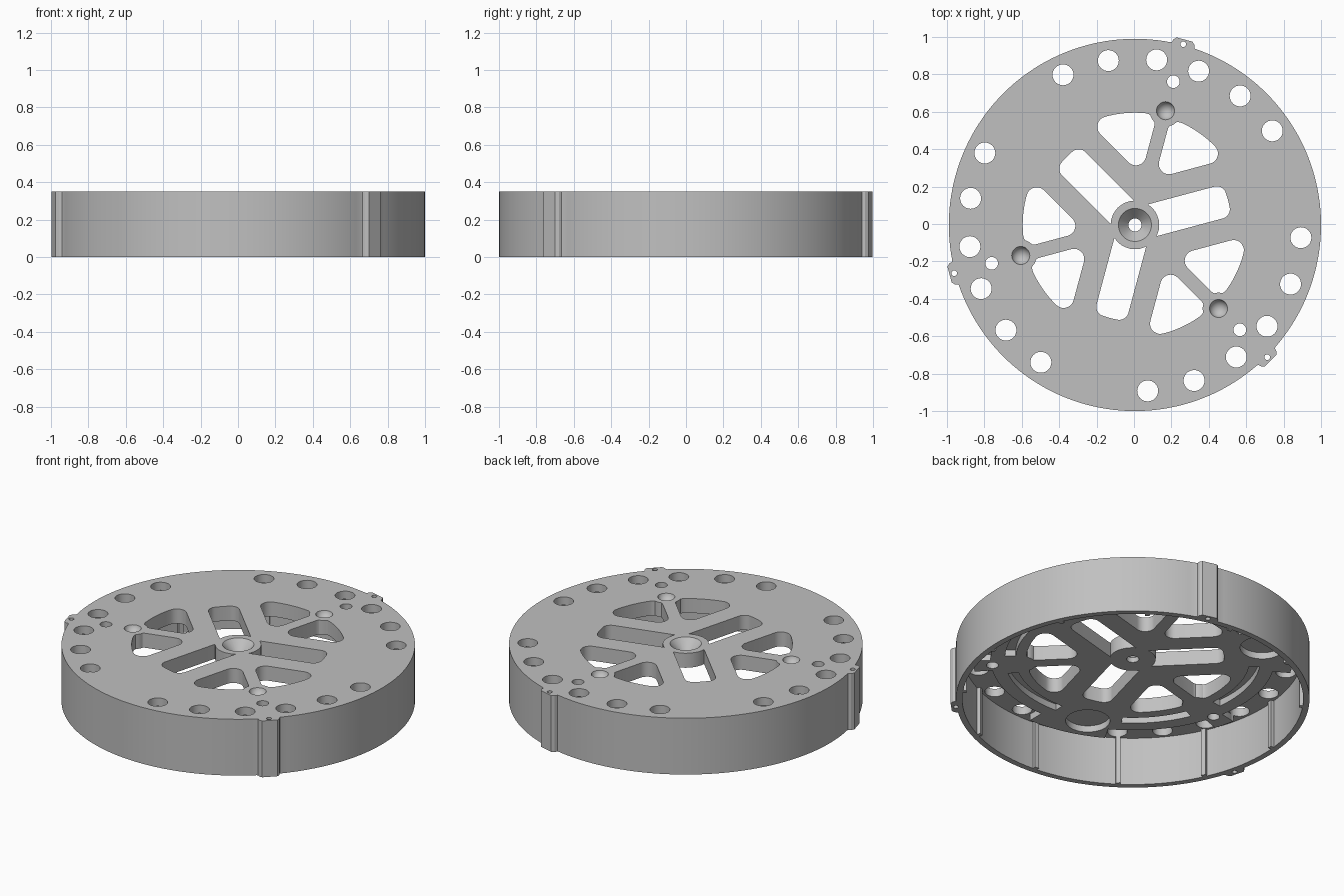
import bpy, bmesh
from math import sin, cos, radians, hypot, atan2, degrees
from mathutils import Matrix

old = bpy.data.objects.get("Cube")
if old:
    bpy.data.objects.remove(old, do_unlink=True)

TOP, R, INNER = 0.35, 0.995, 0.96
WEB, FLOOR = 0.30, 0.26            # undersides of the thin ring and thick plate
LUGS = (75, 195, 315)              # threefold layout


def arc(cx, cy, r, a0, a1, n=10):
    return [(cx + r * cos(radians(a0 + (a1 - a0) * i / n)),
             cy + r * sin(radians(a0 + (a1 - a0) * i / n))) for i in range(n + 1)]


def circle(r, dist=0, ang=0, n=32):
    cx, cy = dist * cos(radians(ang)), dist * sin(radians(ang))
    return arc(cx, cy, r, 0, 360, n)[:-1]


def sector(r0, r1, a0, a1):
    return arc(0, 0, r1, a0, a1, 16) + arc(0, 0, r0, a1, a0, 16)


def turned(pts, ang):
    c, s = cos(radians(ang)), sin(radians(ang))
    return [(x * c - y * s, x * s + y * c) for x, y in pts]


def prisms(name, outlines, z0, z1):
    """Extrude closed outlines between two heights into one object."""
    bm = bmesh.new()
    for pts in outlines:
        low = [bm.verts.new((x, y, z0)) for x, y in pts]
        high = [bm.verts.new((x, y, z1)) for x, y in pts]
        bm.faces.new(low[::-1])
        bm.faces.new(high)
        for i in range(len(pts)):
            j = (i + 1) % len(pts)
            bm.faces.new((low[i], low[j], high[j], high[i]))
    bmesh.ops.recalc_face_normals(bm, faces=bm.faces)
    return from_bmesh(name, bm)


def from_bmesh(name, bm):
    me = bpy.data.meshes.new(name)
    bm.to_mesh(me)
    bm.free()
    ob = bpy.data.objects.new(name, me)
    bpy.context.collection.objects.link(ob)
    return ob


def combine(target, tool, operation='DIFFERENCE'):
    """Apply a boolean and discard the tool."""
    tool.hide_render = True
    mod = target.modifiers.new("boolean", 'BOOLEAN')
    mod.object, mod.operation, mod.solver = tool, operation, 'EXACT'
    bpy.context.view_layer.update()
    dg = bpy.context.evaluated_depsgraph_get()
    mesh = bpy.data.meshes.new_from_object(target.evaluated_get(dg))
    target.modifiers.clear()
    target.data = mesh
    bpy.data.objects.remove(tool, do_unlink=True)


# Drum outline with three chamfered side lugs in the same profile
half, reach, chamfer = 0.058, 1.026, 0.014
edge = degrees(atan2(half + 0.012, R))
outline = []
for a in LUGS:
    lug = [(R, -half - 0.004), (reach - chamfer, -half), (reach, -half + chamfer),
           (reach, half - chamfer), (reach - chamfer, half), (R, half + 0.004)]
    outline += turned(lug, a) + arc(0, 0, R, a + edge, a + 120 - edge, 56)
body = prisms("drum_cover", [outline], 0, TOP)

# Hollow underside with small ribs left on the inner wall
rib, cavity = 0.8, []
for k in range(12):
    a = 25 + 30 * k
    cavity += arc(0, 0, INNER - 0.02, a - rib, a + rib, 4)
    cavity += arc(0, 0, INNER, a + rib, a + 30 - rib, 10)
combine(body, prisms("cavity", [cavity], -0.1, WEB))

# Thickened centre, with pads reaching out between the rim holes
pad_line = []
for a in LUGS:
    for mid, w in ((a, 4), (a + 60, 15)):
        pad_line += arc(0, 0, 0.90, mid - w, mid + w, 10)
        nxt = (a + 45 - w) if mid == a else (a + 116)
        nxt = a + 45 if mid == a else a + 116
        pad_line += arc(0, 0, 0.80, mid + w, nxt, 14)
combine(body, prisms("thick_plate", [pad_line], FLOOR, WEB + 0.02), 'UNION')

# Shallow arc channels and coin recesses in the underside
channels = [sector(0.66, 0.72, a + s, a + e) for a in LUGS for s, e in ((8, 40), (-48, -8))]
combine(body, prisms("channels", channels, 0.1, WEB))
combine(body, prisms("coin_recesses", [circle(0.125, 0.74, a + 55) for a in LUGS], 0.1, WEB))

# Window openings: paired rounded triangles and three long slots
c_r, out_r = 0.055, 0.60
tip, foot, far = (0.362, 0.092), (0.537, 0.092), (0.469, 0.277)
a1, a2 = (degrees(atan2(p[1], p[0])) for p in (foot, far))
window = (arc(*tip, c_r, 150, 270) + arc(*foot, c_r, 270, 360 + a1)
          + arc(0, 0, out_r, a1, a2)[1:-1] + arc(*far, c_r, a2, 150))
mirrored = [(x, -y) for x, y in window[::-1]]
w, s_r = 0.088, 0.05
sx, sy = ((0.515 - s_r) ** 2 - (w - s_r) ** 2) ** 0.5, w - s_r
sa = degrees(atan2(sy, sx))
slot = ([(0.055, w), (0.055, -w)] + arc(sx, -sy, s_r, -90, -sa)
        + arc(0, 0, 0.515, -sa, sa, 6)[1:-1] + arc(sx, sy, s_r, sa, 90))
shapes = []
for a in LUGS:
    shapes += [turned(window, a), turned(mirrored, a), turned(slot, a + 60)]
openings = prisms("openings", shapes, 0.1, 0.5)
bosses = [circle(0.13)] + [circle(0.085, 0.632, a) for a in LUGS]
combine(openings, prisms("bosses", bosses, 0, 0.6))
combine(body, openings)

# Round through holes: rim holes, locating holes and lug pin holes
holes = [circle(0.035)]
for a in LUGS:
    holes += [circle(0.056, 0.89, a + s * o) for o in (7.5, 24.2, 40.6) for s in (-1, 1)]
    holes += [circle(0.034, 0.793, a), circle(0.015, 1.0, a, 16)]
combine(body, prisms("holes", holes, -0.1, 0.5))

# Countersunk centre and three rounded seats in the top
bm = bmesh.new()
bmesh.ops.create_cone(bm, cap_ends=True, segments=48, radius1=0.03, radius2=0.102,
                      depth=0.08, matrix=Matrix.Translation((0, 0, TOP - 0.025)))
for a in LUGS:
    bmesh.ops.create_uvsphere(bm, u_segments=32, v_segments=16, radius=0.05,
                              matrix=Matrix.Translation((0.632 * cos(radians(a)),
                                                         0.632 * sin(radians(a)), TOP + 0.012)))
combine(body, from_bmesh("seats", bm))

# Material and shading
mat = bpy.data.materials.new("light_grey")
mat.use_nodes = True
grey = (0.53, 0.53, 0.53, 1)
mat.diffuse_color = grey
mat.node_tree.nodes["Principled BSDF"].inputs["Base Color"].default_value = grey
body.data.materials.clear()
body.data.materials.append(mat)
body.data.transform(Matrix.Translation((0.005, -0.005, 0)))
body.select_set(True)
bpy.context.view_layer.objects.active = body
bpy.ops.object.shade_smooth_by_angle(angle=radians(25))
